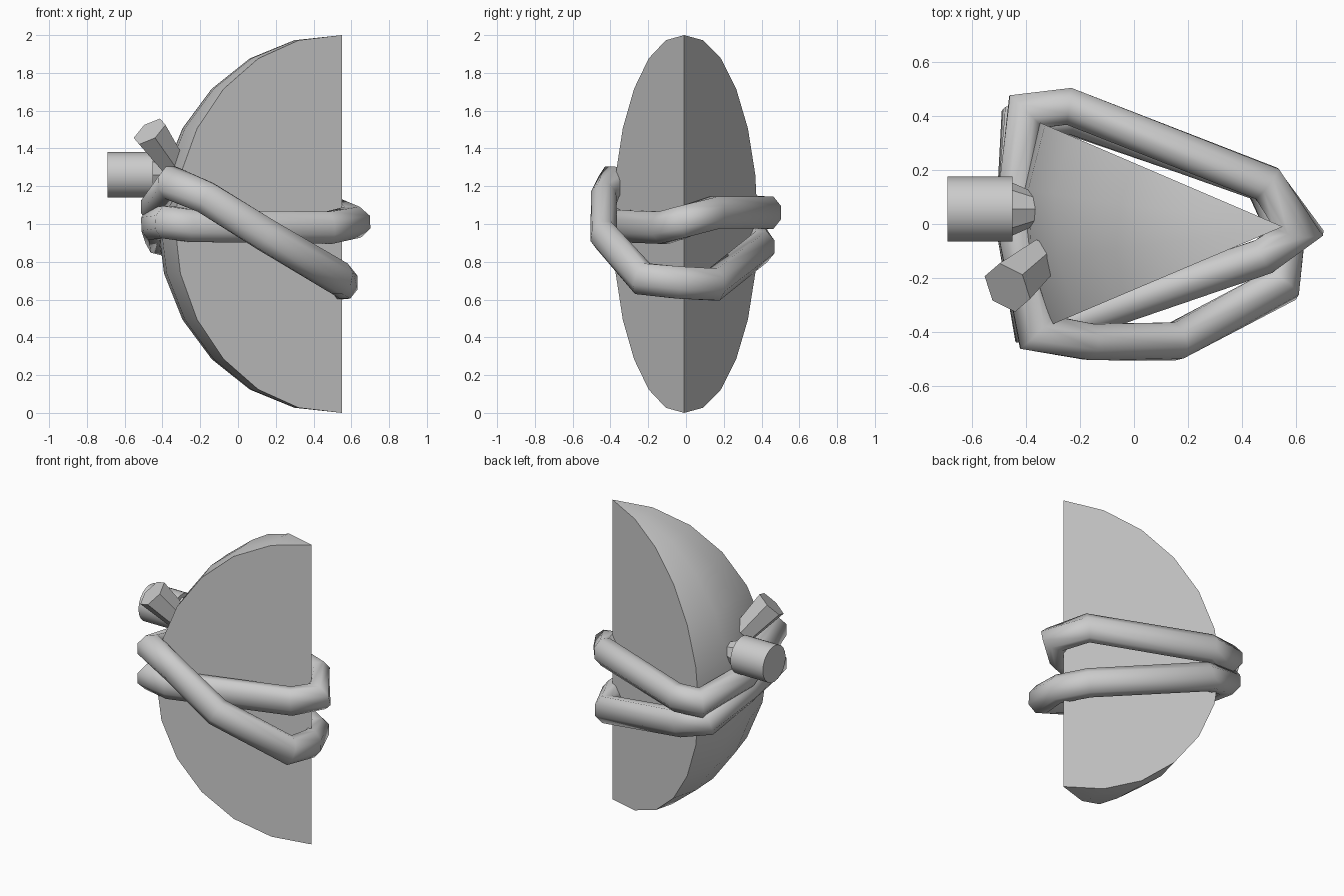
import bpy, bmesh, math
from mathutils import Vector

if "Cube" in bpy.data.objects:
    bpy.data.objects.remove(bpy.data.objects["Cube"])


def finish(ob, name, angle=35):
    ob.name = name
    bpy.ops.object.select_all(action='DESELECT')
    ob.select_set(True)
    bpy.context.view_layer.objects.active = ob
    bpy.ops.object.shade_smooth_by_angle(angle=math.radians(angle))


def mesh_object(name, bm, angle=35):
    bmesh.ops.recalc_face_normals(bm, faces=bm.faces)
    me = bpy.data.meshes.new(name)
    bm.to_mesh(me)
    bm.free()
    ob = bpy.data.objects.new(name, me)
    bpy.context.collection.objects.link(ob)
    finish(ob, name, angle)


def tapered_plug(name, start, end, r1, r2, sides):
    a, b = Vector(start), Vector(end)
    d = b - a
    bpy.ops.mesh.primitive_cone_add(vertices=sides, radius1=r1, radius2=r2,
                                    depth=d.length, location=(a + b) / 2)
    ob = bpy.context.object
    ob.rotation_euler = d.to_track_quat('Z', 'Y').to_euler()
    finish(ob, name)


# Wedge: half-circle profiles swept around the straight vertical edge
edge = Vector((0.55, -0.01, 0))
equator = [(-0.36, 0.38), (-0.425, 0.13), (-0.41, -0.14), (-0.335, -0.385)]
steps = 12
bm = bmesh.new()
bottom = bm.verts.new((edge.x, edge.y, 0))
top = bm.verts.new((edge.x, edge.y, 2))
arcs = []
for px, py in equator:
    arc = [bottom]
    for i in range(1, steps):
        t = math.pi * i / steps
        s = math.sin(t)
        z = 1 - math.copysign(abs(math.cos(t)) ** 0.8, math.cos(t)) \
            if i in (1, steps - 1) else 1 - 1.012 * math.cos(t)
        arc.append(bm.verts.new((edge.x + (px - edge.x) * s,
                                 edge.y + (py - edge.y) * s, z)))
    arcs.append(arc + [top])
for a, b in zip(arcs, arcs[1:]):
    for i in range(steps):
        ring = [a[i], a[i + 1], b[i + 1], b[i]]
        bm.faces.new(list(dict.fromkeys(ring)))
bm.faces.new(arcs[0])
bm.faces.new(arcs[-1])
mesh_object("wedge", bm)

# Strap: one closed rope wound twice around the wedge, taller than it is thick
path = [Vector(p) for p in [
    (-0.38, -0.37, 1.01), (-0.25, -0.37, 0.99), (0.48, -0.12, 0.98),
    (0.61, -0.02, 1.01), (0.49, 0.15, 1.06), (-0.24, 0.435, 1.06),
    (-0.40, 0.415, 1.06), (-0.445, 0.02, 1.09), (-0.36, -0.40, 1.22),
    (-0.17, -0.435, 1.14), (0.15, -0.435, 0.94), (0.54, -0.23, 0.71),
    (0.565, -0.04, 0.69), (0.48, 0.15, 0.68), (-0.24, 0.40, 0.88),
    (-0.42, 0.37, 0.93), (-0.445, 0.0, 1.00),
]]
thick, tall, sides = 0.068, 0.087, 8
bm = bmesh.new()
rings = []
for i, p in enumerate(path):
    d1 = (p - path[i - 1]).normalized()
    d2 = (path[(i + 1) % len(path)] - p).normalized()
    tangent = (d1 + d2).normalized()
    out = Vector((tangent.y, -tangent.x, 0)).normalized()
    up = tangent.cross(out)
    miter = 1 / max(0.6, tangent.dot(d2))
    ring = []
    for k in range(sides):
        a = 2 * math.pi * (k + 0.5) / sides
        ring.append(bm.verts.new(p + out * (math.cos(a) * thick * miter * 1.06)
                                 + up * (math.sin(a) * tall * 1.06)))
    rings.append(ring)
for i, ring in enumerate(rings):
    nxt = rings[(i + 1) % len(rings)]
    for k in range(sides):
        j = (k + 1) % sides
        bm.faces.new((ring[k], ring[j], nxt[j], nxt[k]))
mesh_object("strap", bm, 80)

# Round plug with a tapered neck, and a small tilted plug
tapered_plug("round_plug", (-0.45, 0.055, 1.26), (-0.69, 0.055, 1.26), 0.12, 0.12, 20)
tapered_plug("plug_neck", (-0.365, 0.055, 1.26), (-0.455, 0.055, 1.26), 0.06, 0.10, 8)
tapered_plug("tilted_plug", (-0.34, -0.125, 1.31), (-0.468, -0.235, 1.49), 0.075, 0.1, 6)
